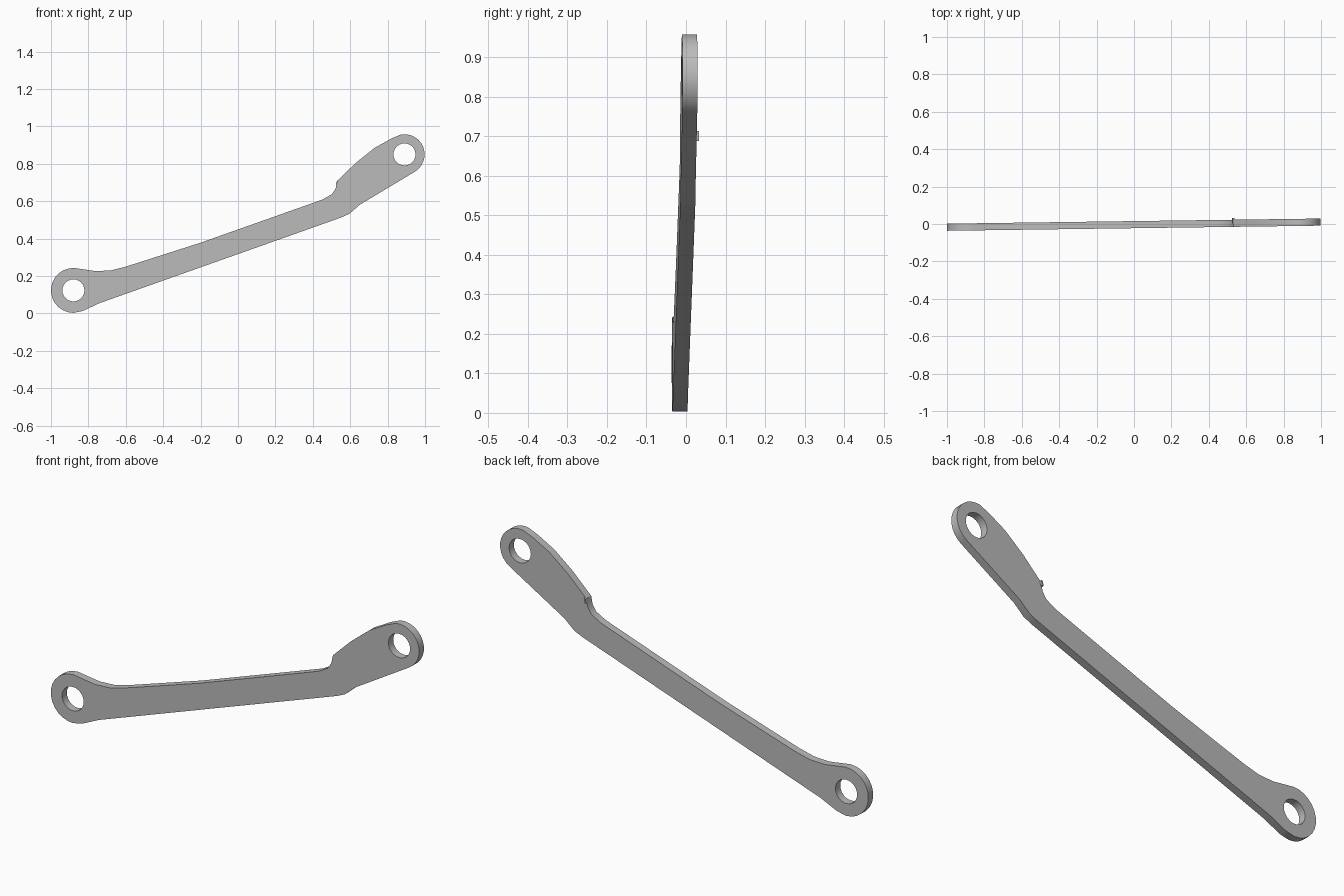
import bpy, bmesh
from math import cos, sin, radians

if "Cube" in bpy.data.objects:
    bpy.data.objects.remove(bpy.data.objects["Cube"])

steel = bpy.data.materials.new("steel_grey")
steel.use_nodes = True
GREY = (0.5, 0.5, 0.5, 1)
steel.diffuse_color = GREY
steel.node_tree.nodes["Principled BSDF"].inputs["Base Color"].default_value = GREY

THICK = 0.038


def mid_y(x):
    """The whole plate leans slightly backwards towards its left end."""
    return 0.0137 * x - 0.0035


def arc(cx, cz, r, start, end, steps):
    angles = [radians(start + (end - start) * i / steps) for i in range(steps + 1)]
    return [(cx + r * cos(a), cz + r * sin(a)) for a in angles]


def plate(name, loops, front, back):
    """Fill closed x-z loops (outline first, then holes) and give them depth."""
    bm = bmesh.new()
    edges = []
    for loop in loops:
        vs = [bm.verts.new((x, mid_y(x) + front, z)) for x, z in loop]
        edges += [bm.edges.new((v, vs[i - 1])) for i, v in enumerate(vs)]
    bmesh.ops.triangle_fill(bm, edges=edges, use_beauty=True, normal=(0, -1, 0))
    ext = bmesh.ops.extrude_face_region(bm, geom=bm.faces[:], use_keep_orig=True)
    moved = [g for g in ext["geom"] if isinstance(g, bmesh.types.BMVert)]
    bmesh.ops.translate(bm, verts=moved, vec=(0, back - front, 0))
    bmesh.ops.recalc_face_normals(bm, faces=bm.faces[:])
    mesh = bpy.data.meshes.new(name)
    bm.to_mesh(mesh)
    bm.free()
    mesh.materials.append(steel)
    obj = bpy.data.objects.new(name, mesh)
    bpy.context.collection.objects.link(obj)
    bpy.ops.object.select_all(action="DESELECT")
    obj.select_set(True)
    bpy.context.view_layer.objects.active = obj
    bpy.ops.object.shade_smooth_by_angle(angle=radians(30))
    return obj


# Link arm: low eye, slim bar, cranked upper end with a second eye
low_eye, high_eye = (-0.88, 0.123), (0.89, 0.85)
outline = arc(*low_eye, 0.12, 75, 270, 14)
outline += [(-0.83, 0.013), (-0.74, 0.055), (0.55, 0.512), (0.595, 0.532), (0.65, 0.58)]
outline += arc(*high_eye, 0.108, -60, 100, 12)
outline += [(0.82, 0.935), (0.73, 0.885), (0.63, 0.805), (0.53, 0.708),
            (0.522, 0.668), (0.502, 0.637), (0.45, 0.608),
            (-0.2, 0.378), (-0.6, 0.25), (-0.68, 0.23), (-0.76, 0.226)]
holes = [arc(*eye, 0.059, 0, 345, 23) for eye in (low_eye, high_eye)]
plate("link_arm", [outline] + holes, -THICK / 2, THICK / 2)

# Small locating nib at the crank, standing proud of the back face
nib = [(0.524, 0.688), (0.534, 0.688), (0.536, 0.713), (0.529, 0.709)]
plate("crank_nib", [nib], 0, THICK / 2 + 0.01)
